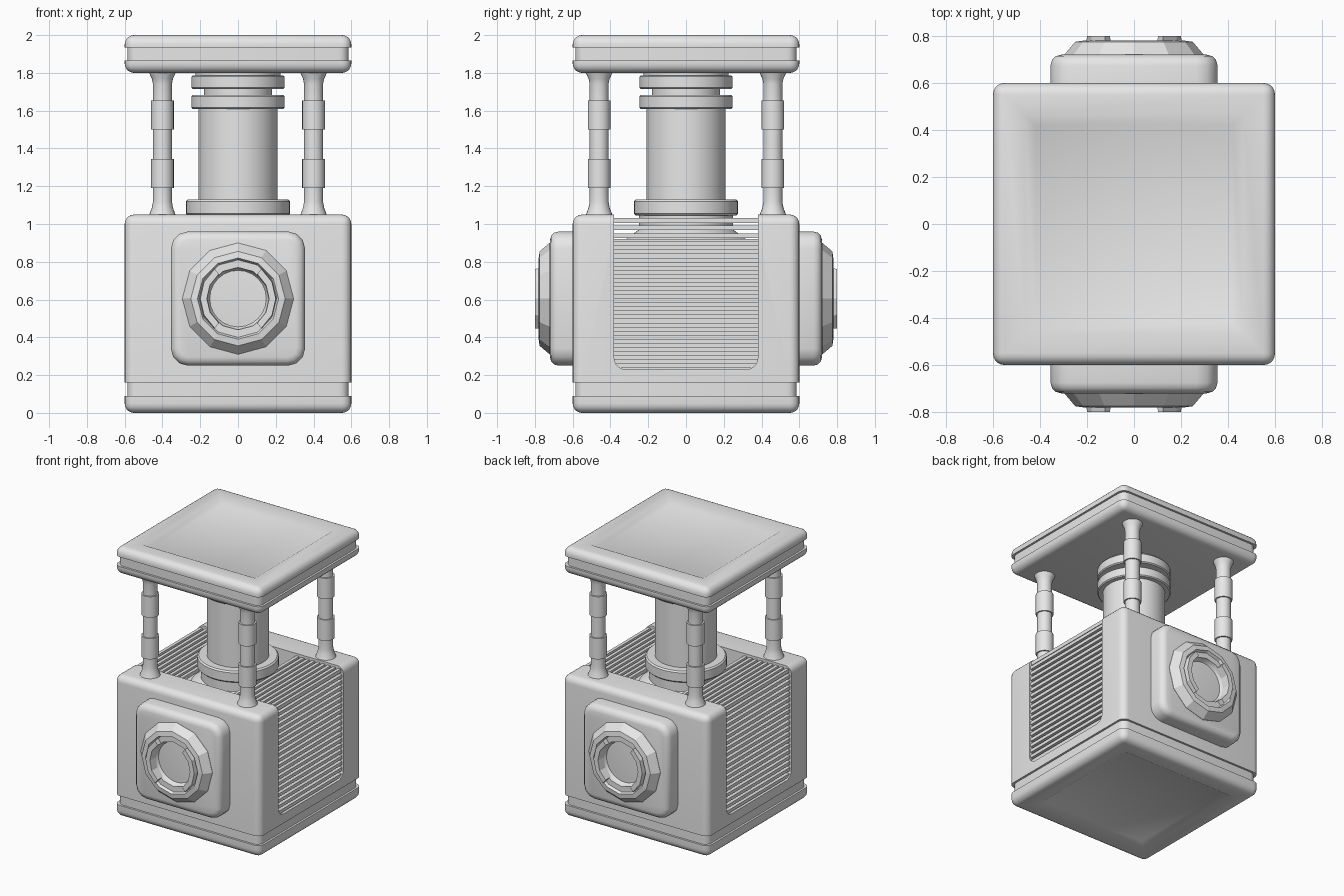
import bpy, bmesh
from math import radians, pi, sin, cos
from mathutils import Matrix, Vector

cube = bpy.data.objects.get("Cube")
if cube:
    bpy.data.objects.remove(cube, do_unlink=True)

grey = bpy.data.materials.new("plain_grey")
grey.use_nodes = True
grey.diffuse_color = (0.8, 0.8, 0.8, 1)
grey.node_tree.nodes["Principled BSDF"].inputs["Base Color"].default_value = (0.8, 0.8, 0.8, 1)


def finish(name, bm, matrix=Matrix(), smooth=True):
    bmesh.ops.recalc_face_normals(bm, faces=bm.faces)
    bm.transform(matrix)
    mesh = bpy.data.meshes.new(name)
    bm.to_mesh(mesh)
    bm.free()
    mesh.materials.append(grey)
    obj = bpy.data.objects.new(name, mesh)
    bpy.context.collection.objects.link(obj)
    if smooth:
        shade(obj)
    return obj


def shade(obj):
    bpy.ops.object.select_all(action='DESELECT')
    obj.select_set(True)
    bpy.context.view_layer.objects.active = obj
    bpy.ops.object.shade_smooth_by_angle(angle=radians(35))


def bevel(bm, test, offset, segments):
    edges = [e for e in bm.edges if test(e)]
    bmesh.ops.bevel(bm, geom=edges, offset=offset, segments=segments,
                    profile=0.5, affect='EDGES', clamp_overlap=True)


def upright(e):
    return abs(e.verts[0].co.z - e.verts[1].co.z) > 1e-4


def box_mesh(hx, hy, z0, z1):
    bm = bmesh.new()
    bmesh.ops.create_cube(bm, size=2)
    for v in bm.verts:
        v.co = (v.co.x * hx, v.co.y * hy, z1 if v.co.z > 0 else z0)
    return bm


def block(name, half, z0, z1, r=0.05, round_z=None, recess=False):
    """Square slab with rounded uprights, one rounded rim and an optional sunken panel."""
    bm = box_mesh(half, half, z0, z1)

    def on_rim(e):
        return round_z is not None and all(abs(v.co.z - round_z) < 1e-4 for v in e.verts)
    bevel(bm, lambda e: upright(e) or on_rim(e), r, 5)
    if recess:
        panel = max((f for f in bm.faces if abs(f.calc_center_median().z - round_z) < 1e-4),
                    key=lambda f: f.calc_area())
        panel.normal_update()
        bmesh.ops.inset_region(bm, faces=[panel], thickness=half - r - 0.43)
        bmesh.ops.inset_region(bm, faces=[panel], thickness=0.065)
        inward = -0.025 if round_z == z1 else 0.025
        for v in panel.verts:
            v.co.z += inward
    return finish(name, bm)


def lathe(name, profile, steps=48, matrix=Matrix(), smooth=True):
    bm = bmesh.new()
    verts = [bm.verts.new((r, 0, z)) for r, z in profile]
    edges = [bm.edges.new(pair) for pair in zip(verts, verts[1:])]
    bmesh.ops.spin(bm, geom=verts + edges, axis=(0, 0, 1), cent=(0, 0, 0),
                   angle=2 * pi, steps=steps)
    bmesh.ops.remove_doubles(bm, verts=bm.verts, dist=1e-4)
    return finish(name, bm, matrix, smooth)


# Base, with a narrow groove below the main body
block("base_slab", 0.6, 0.0, 0.09, round_z=0.0, recess=True)
block("base_groove", 0.585, 0.08, 0.17)
body = block("body", 0.6, 0.16, 1.05, round_z=1.05)

# Channel cut down both sides and across the top of the body
cutters = [finish("top_cutter", box_mesh(0.8, 0.38, 0.92, 1.3), smooth=False)]
for side in (-1, 1):
    bm = box_mesh(0.6, 0.38, 0.54, 0.75)
    bevel(bm, upright, 0.06, 5)
    place = Matrix.Translation((0, 0, 0.83)) @ Matrix.Rotation(side * pi / 2, 4, 'Y')
    cutters.append(finish("side_cutter", bm, place, False))
bpy.context.view_layer.objects.active = body
for cutter in cutters:
    cutter.hide_render = True
    cut = body.modifiers.new("channel", 'BOOLEAN')
    cut.operation = 'DIFFERENCE'
    cut.solver = 'EXACT'
    cut.object = cutter
    bpy.ops.object.modifier_apply(modifier=cut.name)
    bpy.data.objects.remove(cutter, do_unlink=True)
shade(body)

# Grille slats climbing each side and continuing over the top
pitch = 0.043
for side, label in ((1, "left"), (-1, "right")):
    for i in range(18):
        z = 0.25 + pitch * i
        finish(label + "_side_slat", box_mesh(0.02, 0.382, z - 0.012, z + 0.012),
               Matrix.Translation((side * 0.57, 0, 0)), False)
    for i in range(9):
        finish(label + "_top_slat", box_mesh(0.012, 0.382, 1.005, 1.033),
               Matrix.Translation((side * (0.568 - pitch * i), 0, 0)), False)

# Central column with its flared foot, collar and upper rings
lathe("column_foot", [(0, 0.91), (0.33, 0.91), (0.25, 0.97), (0.25, 1.06), (0, 1.06)])
lathe("column_collar", [(0, 1.045), (0.265, 1.045), (0.275, 1.055), (0.275, 1.12),
                        (0.265, 1.13), (0, 1.13)])
lathe("column", [(0, 1.1), (0.21, 1.1), (0.21, 1.62), (0.18, 1.62), (0.18, 1.81), (0, 1.81)])
for z in (1.61, 1.715):
    lathe("column_ring", [(0, z), (0.24, z), (0.247, z + 0.007), (0.247, z + 0.065),
                          (0.24, z + 0.072), (0, z + 0.072)])
lathe("column_cap", [(0, 1.78), (0.225, 1.78), (0.225, 1.81), (0, 1.81)])

# Corner posts with flared ends and two sleeves
post = [(0, 1.04), (0.072, 1.04), (0.066, 1.06), (0.056, 1.085), (0.05, 1.12)]
for z in (1.19, 1.5):
    post += [(0.05, z), (0.06, z), (0.06, z + 0.155), (0.05, z + 0.155)]
post += [(0.05, 1.74), (0.056, 1.77), (0.066, 1.79), (0.072, 1.81), (0, 1.81)]
for x in (-0.4, 0.4):
    for y in (-0.46, 0.46):
        lathe("corner_post", post, 24, Matrix.Translation((x, y, 0)))

# Roof made of two slabs around a groove
block("roof_lower_slab", 0.6, 1.8, 1.865, round_z=1.8)
block("roof_groove", 0.585, 1.855, 1.945)
block("roof_upper_slab", 0.6, 1.935, 2.0, round_z=2.0, recess=True)

# Front and back ports: plate, faceted ring with a bowl, and two raised lips
ring = [(0.295, 0.70), (0.295, 0.722), (0.25, 0.775), (0.215, 0.78), (0.205, 0.76),
        (0.165, 0.76)]
bowl = [(0.165 * cos(a), 0.76 - 0.1 * sin(a)) for a in (i * pi / 12 for i in range(7))]
for label, turn in (("front", 0), ("back", pi)):
    facing = (Matrix.Translation((0, 0, 0.605)) @ Matrix.Rotation(turn, 4, 'Z')
              @ Matrix.Rotation(pi / 2, 4, 'X'))
    bm = box_mesh(0.355, 0.355, 0.56, 0.72)
    bevel(bm, upright, 0.09, 3)
    bevel(bm, lambda e: all(v.co.z > 0.71 for v in e.verts), 0.045, 3)
    finish(label + "_port_plate", bm, facing)
    lathe(label + "_port_ring", ring, 12, facing, False)
    lathe(label + "_port_bowl", bowl, 24, facing)
    for start in (0, pi):
        bm = bmesh.new()
        face = bm.faces.new([bm.verts.new((r, 0, z)) for r, z in
                             ((0.16, 0.74), (0.205, 0.74), (0.2, 0.8), (0.165, 0.8))])
        bmesh.ops.rotate(bm, verts=bm.verts, cent=(0, 0, 0),
                         matrix=Matrix.Rotation(start - radians(52), 3, 'Z'))
        bmesh.ops.spin(bm, geom=[face] + face.edges[:] + face.verts[:], axis=(0, 0, 1),
                       cent=(0, 0, 0), angle=radians(104), steps=4)
        finish(label + "_port_lip", bm, facing, False)
